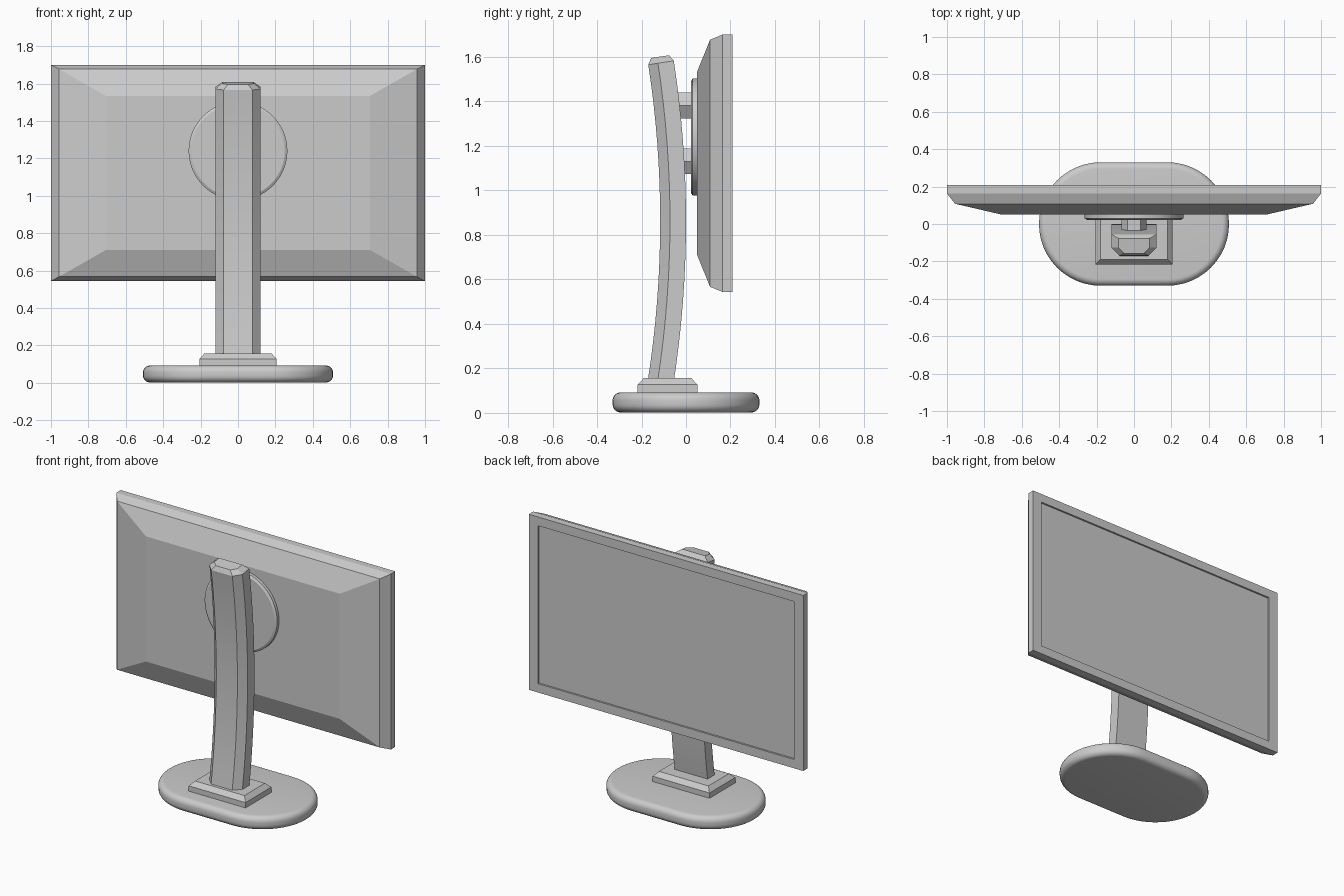
import bpy, bmesh, math
from mathutils import Vector

if "Cube" in bpy.data.objects:
    bpy.data.objects.remove(bpy.data.objects["Cube"])


def loft(name, rings):
    """Closed solid skinned through a list of equal-length point rings."""
    bm = bmesh.new()
    vs = [[bm.verts.new(p) for p in ring] for ring in rings]
    n = len(vs[0])
    for a, b in zip(vs, vs[1:]):
        for i in range(n):
            j = (i + 1) % n
            bm.faces.new((a[i], a[j], b[j], b[i]))
    bm.faces.new(vs[0])
    bm.faces.new(vs[-1])
    bmesh.ops.recalc_face_normals(bm, faces=bm.faces)
    mesh = bpy.data.meshes.new(name)
    bm.to_mesh(mesh)
    bm.free()
    ob = bpy.data.objects.new(name, mesh)
    bpy.context.collection.objects.link(ob)
    return ob


def smooth(ob, deg=30):
    bpy.ops.object.select_all(action='DESELECT')
    ob.select_set(True)
    bpy.context.view_layer.objects.active = ob
    bpy.ops.object.shade_smooth_by_angle(angle=math.radians(deg))


def rect_xz(hx, hz, y, zc=1.122):
    return [(-hx, y, zc - hz), (hx, y, zc - hz), (hx, y, zc + hz), (-hx, y, zc + hz)]


def rect_xy(hx, hy, z, yc):
    return [(-hx, yc - hy, z), (hx, yc - hy, z), (hx, yc + hy, z), (-hx, yc + hy, z)]


def circle_xz(r, y, zc, n):
    return [(r * math.cos(math.tau * i / n), y, zc + r * math.sin(math.tau * i / n))
            for i in range(n)]


def stadium(inset, z, straight=0.178, r=0.33, n=24):
    pts = []
    for side in (1, -1):
        for i in range(n + 1):
            a = -math.pi / 2 + math.pi * i / n + (0 if side == 1 else math.pi)
            pts.append((side * straight + (r - inset) * math.cos(a), (r - inset) * math.sin(a), z))
    return pts


# Display housing: sloped back, thin rim, recessed panel
loft("display", [
    rect_xz(0.706, 0.412, 0.05), rect_xz(0.957, 0.555, 0.108),
    rect_xz(1.0, 0.578, 0.163), rect_xz(1.0, 0.578, 0.208),
    rect_xz(0.932, 0.52, 0.208), rect_xz(0.932, 0.52, 0.196)])

# Oval base with rounded edge
r, top = 0.036, 0.092
edge = [(r - r * math.sin(math.pi / 2 * i / 6), r - r * math.cos(math.pi / 2 * i / 6)) for i in range(7)]
base = loft("base", [stadium(d, 0.002 + h) for d, h in edge] +
            [stadium(d, top - h) for d, h in reversed(edge)])
smooth(base)

# Chamfered foot plate
yc = -0.083
loft("foot_plate", [rect_xy(0.207, 0.134, 0.085, yc), rect_xy(0.207, 0.134, 0.127, yc),
                    rect_xy(0.18, 0.107, 0.156, yc)])

# Curved neck: chamfered section swept along an arc, with a small bevelled cap
R, zmid, ymid = 4.7, 0.862, -0.058
section = [(-0.077, -0.058), (0.077, -0.058), (0.12, -0.014),
           (0.12, 0.058), (-0.12, 0.058), (-0.12, -0.014)]


def neck_ring(a, sx=1.0, sy=1.0, lift=0.0):
    return [(x * sx, ymid - R + (R + y * sy) * math.cos(a) - lift * math.sin(a),
             zmid + (R + y * sy) * math.sin(a) + lift * math.cos(a)) for x, y in section]


steps = 16
rings = [neck_ring(-0.154 + 0.306 * i / steps) for i in range(steps + 1)]
rings.append(neck_ring(0.152, 0.70, 0.70, 0.028))
smooth(loft("neck", rings), 20)

# Round mounting disc with chamfered rim
smooth(loft("mount_disc", [circle_xz(0.25, 0.022, 1.24, 64), circle_xz(0.264, 0.03, 1.24, 64),
                           circle_xz(0.264, 0.052, 1.24, 64)]), 25)

# Two hexagonal pegs joining neck and disc
for label, z in (("upper", 1.381), ("lower", 1.131)):
    loft(label + "_peg", [circle_xz(0.067, -0.06, z, 6), circle_xz(0.067, 0.03, z, 6)])
